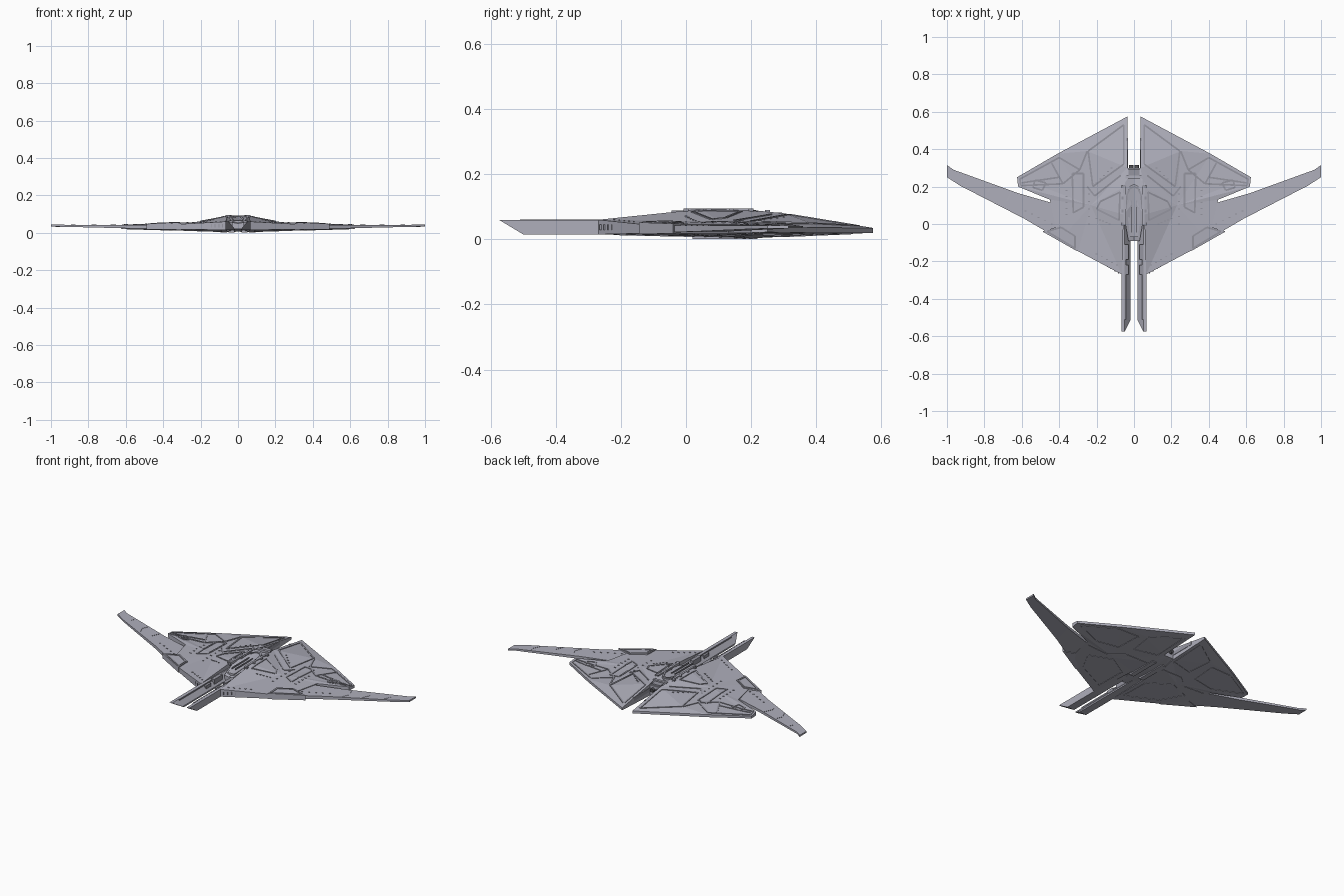
import bpy, bmesh, math
from mathutils import Vector
from mathutils.bvhtree import BVHTree

cube = bpy.data.objects.get("Cube")
if cube:
    bpy.data.objects.remove(cube, do_unlink=True)


def material(name, color):
    m = bpy.data.materials.new(name)
    m.use_nodes = True
    m.diffuse_color = (*color, 1)
    m.node_tree.nodes["Principled BSDF"].inputs["Base Color"].default_value = (*color, 1)
    return m


HULL = material("pale grey hull", (.43, .43, .5))
TRIM = material("mid grey trim", (.3, .3, .35))
DARK = material("dark grey nozzles", (.08, .08, .09))
base_trees = []


def finish(name, bm, mat=HULL, mirror=True):
    bmesh.ops.recalc_face_normals(bm, faces=bm.faces)
    mesh = bpy.data.meshes.new(name)
    bm.to_mesh(mesh)
    bm.free()
    mesh.materials.append(mat)
    ob = bpy.data.objects.new(name, mesh)
    bpy.context.collection.objects.link(ob)
    if mirror:
        ob.modifiers.new("mirror", 'MIRROR').use_axis[0] = True
    return ob


def slab(name, points, facets, mat=HULL, base=False):
    """Closed faceted body: each lettered point has x, y, top z, bottom z."""
    bm = bmesh.new()
    top = {k: bm.verts.new((p[0], p[1], p[2])) for k, p in points.items()}
    low = {k: bm.verts.new((p[0], p[1], p[3])) for k, p in points.items()}
    for f in facets.split():
        bm.faces.new([top[k] for k in f])
    under = {top[k]: low[k] for k in points}
    rim = [e for e in bm.edges if len(e.link_faces) == 1]
    for f in facets.split():
        bm.faces.new([low[k] for k in reversed(f)])
    for e in rim:
        a, b = e.verts
        bm.faces.new((a, b, under[b], under[a]))
    if base:
        base_trees.append(BVHTree.FromBMesh(bm))
    return finish(name, bm, mat)


def surface(x, y, side):
    """Height of the outermost body skin, above (side 1) or below (side -1)."""
    hits = [t.ray_cast(Vector((x, y, side)), Vector((0, 0, -side)))[0] for t in base_trees]
    zs = [h.z * side for h in hits if h]
    return max(zs) * side if zs else None


def strip(name, corners, closed=True, side=1, width=.009, rise=.003, mat=TRIM):
    """Thin raised frame that follows the skin."""
    bm = bmesh.new()
    pts = [Vector(c) for c in corners]
    ends = pts[1:] + pts[:1] if closed else pts[1:]
    for a, b in zip(pts, ends):
        d = (b - a).normalized()
        n = Vector((-d.y, d.x)) * width / 2
        steps = max(2, math.ceil((b - a).length / .025))
        last = None
        for i in range(steps + 1):
            p = a.lerp(b, i / steps)
            z = surface(p.x, p.y, side)
            if z is None:
                last = None
                continue
            ring = [bm.verts.new((p.x + s * n.x, p.y + s * n.y, z + side * h))
                    for s, h in ((-1, -rise), (-1, rise), (1, rise), (1, -rise))]
            if last:
                for j in range(4):
                    k = (j + 1) % 4
                    bm.faces.new((last[j], last[k], ring[k], ring[j]))
            last = ring
    return finish(name, bm, mat)


def box(name, center, size, mat=HULL, mirror=True):
    bm = bmesh.new()
    bmesh.ops.create_cube(bm, size=1)
    for v in bm.verts:
        v.co = Vector(center) + Vector(s * c for s, c in zip(size, v.co))
    return finish(name, bm, mat, mirror)


# Faceted main hull
slab("main_hull", {
    "A": (.035, .575, .035, .02), "B": (.035, .3, .08, .008),
    "C": (.05, .2, .09, .003), "D": (.055, .05, .093, .008),
    "E": (.065, -.27, .06, .015), "F": (.23, .1, .055, .01),
    "G": (.3, -.145, .047, .018), "H": (.4, -.09, .046, .02),
    "M": (.45, .13, .046, .02), "I": (.62, .2, .044, .02),
    "J": (.625, .25, .036, .022), "K": (.41, .375, .036, .02),
    "L": (.25, .39, .048, .016)},
    "ABL ALK BCF BFL CDF DEF EGF GHF HMF MIF FIJ FJK FKL", base=True)

# Swept blade wings
slab("wing_blade", {
    "A": (.3, -.13, .042, .022), "B": (.47, -.04, .042, .022),
    "C": (.59, .03, .042, .024), "D": (.93, .205, .043, .032),
    "E": (1, .25, .043, .033), "F": (1, .315, .043, .033),
    "G": (.965, .29, .043, .032), "H": (.62, .165, .042, .026),
    "I": (.43, .11, .042, .022)}, "ABI BCHI CDGH DEFG", base=True)

# Leading edge armour
slab("leading_edge_plate", {
    "A": (.305, -.145, .052, .016), "B": (.49, -.04, .048, .018),
    "C": (.39, -.008, .053, .02), "D": (.305, -.06, .056, .02)}, "ABCD", base=True)

# Central fuselage and canopy
slab("fuselage", {
    "N": (0, -.09, .05, .02), "P": (.03, -.09, .055, .02),
    "Q": (.055, .05, .088, .008), "R": (.06, .2, .09, .004),
    "S": (.036, .3, .072, .012), "T": (0, .3, .072, .012),
    "U": (0, .12, .08, .006)}, "NPQ NQU UQR URT RST", base=True)
slab("canopy", {
    "A": (0, .215, .09, .06), "B": (.025, .2, .09, .06),
    "C": (.045, .15, .093, .06), "D": (.022, -.07, .066, .04),
    "E": (0, -.07, .066, .04)}, "ABCDE", base=True)

# Forward prongs with sloping inner faces and raked tips
bm = bmesh.new()
section = [(.068, .015), (.068, .06), (.05, .06), (.02, .024), (.02, .015)]
front = [bm.verts.new((x, -.575 + (.06 - z) * 1.67, z)) for x, z in section]
back = [bm.verts.new((x, .02, z)) for x, z in section]
bm.faces.new(front)
bm.faces.new(back[::-1])
for i in range(5):
    j = (i + 1) % 5
    bm.faces.new((front[i], front[j], back[j], back[i]))
finish("forward_prong", bm)
box("prong_rail", (.047, -.33, .057), (.006, .36, .008), TRIM)
box("prong_block", (.038, -.245, .045), (.016, .05, .02), TRIM)
box("prong_bracket", (.04, -.15, .05), (.022, .08, .03), TRIM)

# Spine rails, clamps and rear engine
box("spine_rail", (.05, .1, .088), (.012, .2, .014))
for y in (.0, .07, .14, .2):
    box("spine_clamp", (.056, y, .086), (.02, .016, .016), TRIM)
box("canopy_rib", (.012, .04, .084), (.005, .17, .008), TRIM)
box("engine_housing", (0, .27, .052), (.06, .05, .06), TRIM, False)
box("engine_bridge", (0, .25, .08), (.09, .016, .02), HULL, False)
bm = bmesh.new()
bmesh.ops.create_cone(bm, cap_ends=True, segments=12, radius1=.011, radius2=.014, depth=.03)
for v in bm.verts:
    x, y, z = v.co
    v.co = (x + .015, .3 - z, y + .048)
finish("engine_nozzle", bm, DARK)
box("slot_liner", (.037, .38, .045), (.008, .16, .022), TRIM)

# Side vents near the nose
for i in range(4):
    box("nose_vent", (.082 + .02 * i, -.25 + .012 * i, .037), (.006, .03, .018), TRIM)

# Raised frames on the upper skin
upper = {
    "rear_panel_frame": [(.055, .53), (.245, .39), (.22, .2), (.055, .32)],
    "outer_panel_frame": [(.29, .29), (.4, .355), (.61, .24), (.605, .205), (.38, .215)],
    "hatch_frame": [(.47, .22), (.53, .235), (.54, .195), (.49, .18)],
    "service_panel_frame": [(.27, .27), (.33, .27), (.325, .06), (.27, .09)],
    "shoulder_frame": [(.075, .17), (.18, .12), (.2, .08), (.08, .02)],
    "front_plate_frame": [(.315, -.13), (.465, -.04), (.39, -.018), (.315, -.065)],
}
for name, corners in upper.items():
    strip(name, corners)
seams = {
    "outer_panel_seam": [(.38, .215), (.44, .325)],
    "outer_panel_rib": [(.4, .25), (.6, .22)],
    "shoulder_seam": [(.07, .26), (.21, .15), (.25, .2)],
    "rear_seam": [(.25, .39), (.29, .29)],
    "canopy_arch": [(.042, .08), (.04, .15), (.022, .19), (0, .2)],
}
for name, corners in seams.items():
    strip(name, corners, closed=False)
for x, y in ((.66, .075), (.76, .126), (.87, .183)):
    strip("wing_seam", [(x, y), (x + .02, y + .045), (x - .005, y + .1)], False,
          width=.005, rise=.0015, mat=HULL)

# Plating on the lower skin
lower = {
    "belly_rear_plate": [(.06, .51), (.22, .4), (.2, .24), (.06, .28)],
    "belly_outer_plate": [(.27, .36), (.41, .35), (.6, .24), (.42, .17), (.28, .2)],
    "belly_front_plate": [(.09, -.2), (.28, -.11), (.35, .02), (.22, .08), (.09, .0)],
}
for name, corners in lower.items():
    strip(name, corners, side=-1, rise=.002, mat=HULL)
strip("belly_seam", [(.06, .18), (.2, .17), (.28, .1), (.42, .1)], False, -1, rise=.002, mat=HULL)
box("belly_keel", (.035, .12, .008), (.03, .2, .014))

# Rows of small skin fittings
rows = [((.09, -.22), (.2, -.16)), ((.13, .0), (.2, .03)), ((.24, .0), (.24, .16)),
        ((.36, .05), (.36, .18)), ((.12, .3), (.2, .22)), ((.44, .0), (.58, .07))]
for a, b in rows:
    for i in range(5):
        p = Vector(a).lerp(Vector(b), i / 4)
        z = surface(p.x, p.y, 1)
        if z is not None:
            box("skin_fitting", (p.x, p.y, z), (.01, .005, .005), TRIM)
